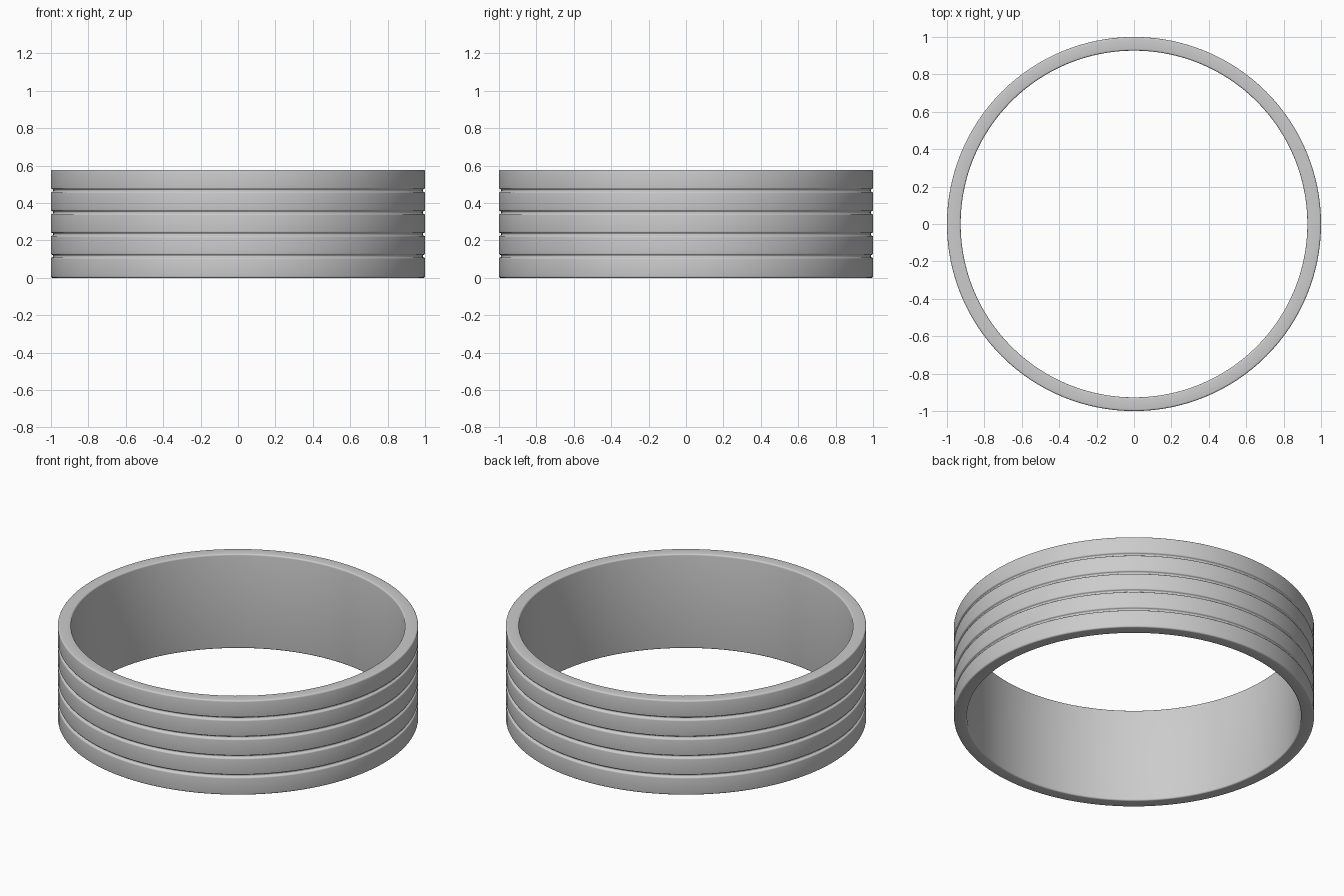
import bpy, bmesh
from math import sin, cos, pi, radians

if "Cube" in bpy.data.objects:
    bpy.data.objects.remove(bpy.data.objects["Cube"])

R_OUT, R_IN, H, SEG = 1.0, 0.927, 0.578, 128
BEVEL = 0.009
GROOVES = [0.116 + 0.117 * i for i in range(4)]


def arc(r, z, rad, a0, a1, n=4):
    """Points of a rounded corner in the (radius, height) plane."""
    angles = [radians(a0 + (a1 - a0) * i / n) for i in range(n + 1)]
    return [(r + rad * cos(a), z + rad * sin(a)) for a in angles]


# Wall cross-section: rounded rims and four soft grooves on the outside
b = BEVEL
profile = arc(R_IN + b, b, b, 180, 270) + arc(R_OUT - b, b, b, -90, 0)
for z in GROOVES:
    profile += arc(R_OUT - 0.008, z - 0.015, 0.008, 0, 60, 3)
    profile += arc(R_OUT - 0.004, z, 0.008, 240, 120, 6)
    profile += arc(R_OUT - 0.008, z + 0.015, 0.008, -60, 0, 3)
profile += arc(R_OUT - b, H - b, b, 0, 90) + arc(R_IN + b, H - b, b, 90, 180)

# Revolve the section into the band
bm = bmesh.new()
rings = []
for s in range(SEG):
    a = 2 * pi * s / SEG
    rings.append([bm.verts.new((r * cos(a), r * sin(a), z)) for r, z in profile])
n = len(profile)
for s in range(SEG):
    p, q = rings[s], rings[(s + 1) % SEG]
    for i in range(n):
        j = (i + 1) % n
        bm.faces.new((p[i], q[i], q[j], p[j]))
bmesh.ops.recalc_face_normals(bm, faces=bm.faces)
mesh = bpy.data.meshes.new("grooved_band")
bm.to_mesh(mesh)
bm.free()
band = bpy.data.objects.new("grooved_band", mesh)
bpy.context.collection.objects.link(band)
bpy.context.view_layer.objects.active = band
band.select_set(True)
bpy.ops.object.shade_smooth_by_angle(angle=radians(60))

# Pale finish
finish = bpy.data.materials.new("pale_finish")
finish.diffuse_color = (0.9, 0.91, 0.92, 1)
finish.use_nodes = True
finish.node_tree.nodes["Principled BSDF"].inputs["Base Color"].default_value = finish.diffuse_color
mesh.materials.append(finish)
